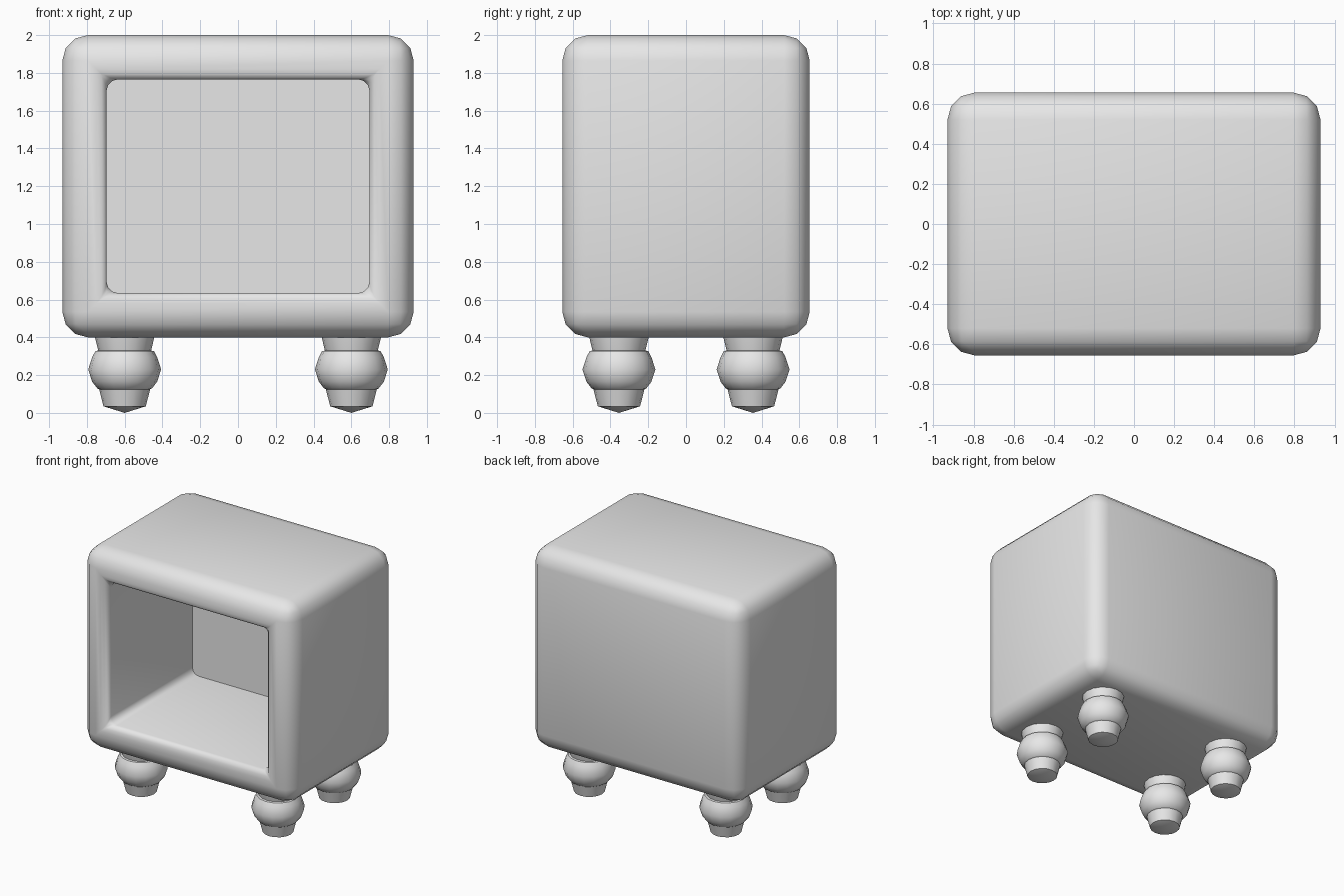
import bpy
import bmesh
from math import radians
from mathutils import Matrix, Vector

if "Cube" in bpy.data.objects:
    bpy.data.objects.remove(bpy.data.objects["Cube"], do_unlink=True)

grey = bpy.data.materials.new("plain_grey")
grey.use_nodes = True
grey.diffuse_color = (0.8, 0.8, 0.8, 1)
grey.node_tree.nodes["Principled BSDF"].inputs["Base Color"].default_value = (0.8, 0.8, 0.8, 1)


def finish(name, bm, location=(0, 0, 0)):
    """Turn a bmesh into a smooth-shaded object with crisp sharp edges."""
    bmesh.ops.recalc_face_normals(bm, faces=bm.faces)
    mesh = bpy.data.meshes.new(name)
    bm.to_mesh(mesh)
    bm.free()
    mesh.materials.append(grey)
    obj = bpy.data.objects.new(name, mesh)
    obj.location = location
    bpy.context.collection.objects.link(obj)
    bpy.ops.object.select_all(action="DESELECT")
    obj.select_set(True)
    bpy.context.view_layer.objects.active = obj
    bpy.ops.object.shade_smooth_by_angle(angle=radians(40))
    return obj


# Cabinet: rounded box with an open compartment in the front
SIZE = Vector((1.86, 1.31, 1.6))
ROUND, WALL, LIP = 0.135, 0.235, 0.055
bm = bmesh.new()
bmesh.ops.create_cube(bm, size=1, matrix=Matrix.Diagonal((*SIZE, 1)))
bmesh.ops.bevel(bm, geom=bm.edges[:], offset=ROUND, segments=3, profile=0.5, affect="EDGES")
bm.normal_update()
front = max((f for f in bm.faces if f.normal.y < -0.99), key=lambda f: f.calc_area())
bmesh.ops.inset_region(bm, faces=[front], thickness=WALL - ROUND, use_even_offset=True)
rim = list(front.edges)
pushed = bmesh.ops.extrude_face_region(bm, geom=[front])["geom"]
back_verts = [v for v in pushed if isinstance(v, bmesh.types.BMVert)]
bmesh.ops.translate(bm, verts=back_verts, vec=(0, SIZE.y - WALL, 0))
if front.is_valid:
    bmesh.ops.delete(bm, geom=[front], context="FACES_ONLY")

# Soften the opening's lip and the compartment's long corners
depth_edges = [e for e in bm.edges
               if abs(e.verts[0].co.y - e.verts[1].co.y) > 1
               and all(abs(v.co.x) < SIZE.x / 2 - WALL + 0.01 for v in e.verts)
               and all(abs(v.co.z) < SIZE.z / 2 - WALL + 0.01 for v in e.verts)]
rim = [e for e in rim if e.is_valid]
bmesh.ops.bevel(bm, geom=rim + depth_edges, offset=LIP, segments=3, profile=0.5, affect="EDGES")
finish("cabinet", bm, (0, 0, 1.2))

# Turned feet: neck, bulb and tapered toe, as (radius, height)
FOOT = [(0, 0.45), (0.165, 0.45), (0.157, 0.4), (0.14, 0.33), (0.155, 0.327),
        (0.172, 0.295), (0.193, 0.23), (0.172, 0.165), (0.145, 0.13),
        (0.135, 0.125), (0.112, 0.035), (0, 0)]


def make_foot(name, x, y):
    bm = bmesh.new()
    verts = [bm.verts.new((r, 0, z)) for r, z in FOOT]
    edges = [bm.edges.new(pair) for pair in zip(verts, verts[1:])]
    bmesh.ops.spin(bm, geom=verts + edges, cent=(0, 0, 0), axis=(0, 0, 1),
                   angle=radians(360), steps=16)
    bmesh.ops.remove_doubles(bm, verts=bm.verts, dist=0.001)
    finish(name, bm, (x, y, 0))


for side, x in (("left", 0.6), ("right", -0.6)):
    for end, y in (("front", -0.355), ("back", 0.355)):
        make_foot(f"{end}_{side}_foot", x, y)
